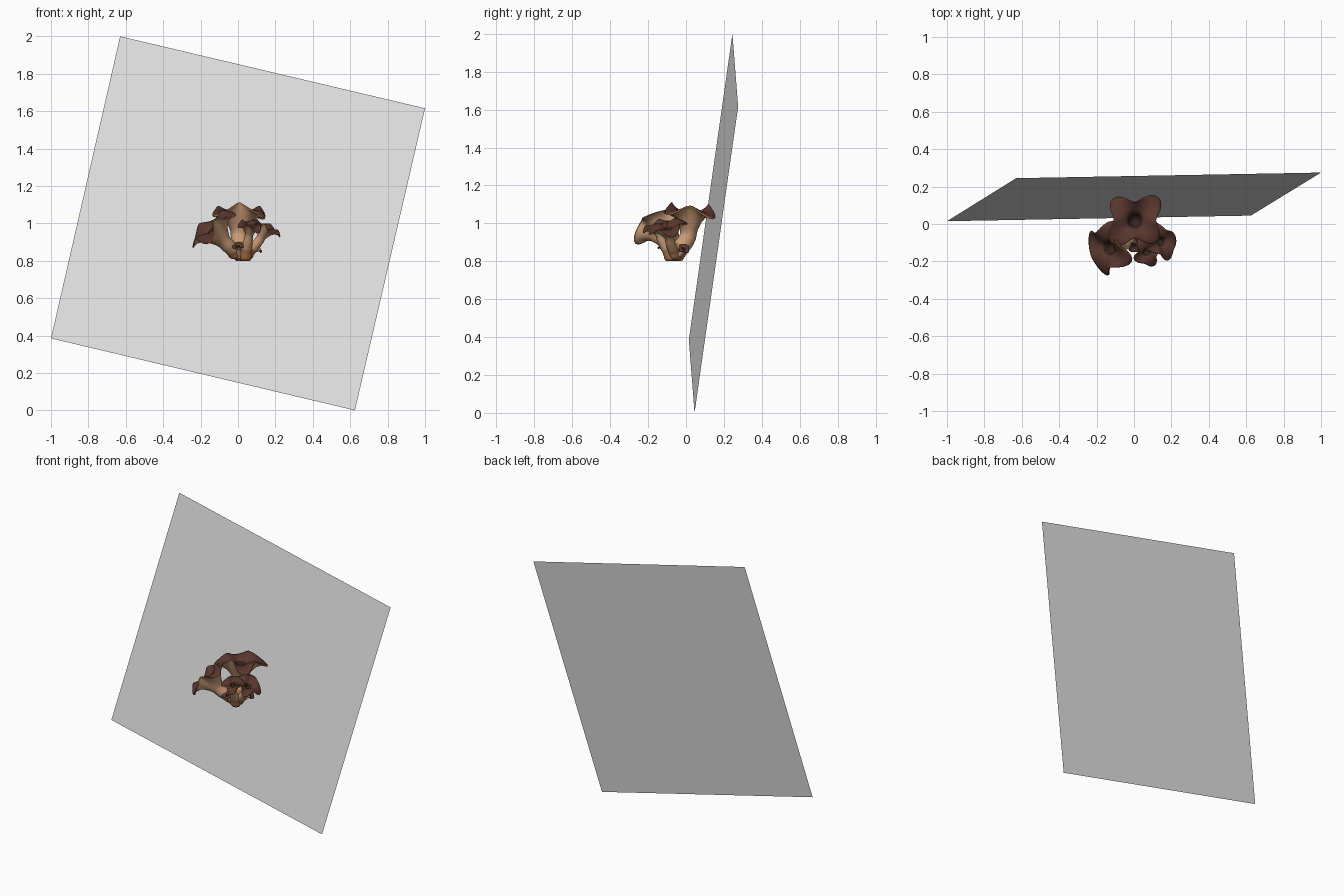
import bpy, math
from mathutils import Vector, Matrix

if "Cube" in bpy.data.objects:
    bpy.data.objects.remove(bpy.data.objects["Cube"])


def material(name, rgb):
    m = bpy.data.materials.new(name)
    m.diffuse_color = (*rgb, 1)
    m.use_nodes = True
    m.node_tree.nodes["Principled BSDF"].inputs["Base Color"].default_value = m.diffuse_color
    return m


GREY = material("light grey", (0.8, 0.8, 0.8))
TAN = material("pale tan", (0.60, 0.34, 0.19))
ORANGE = material("orange brown", (0.40, 0.17, 0.07))
DARK = material("dark brown", (0.10, 0.038, 0.027))
HOLE = material("deep brown", (0.035, 0.017, 0.012))
FUNGUS = [TAN, ORANGE, DARK, HOLE]


def make(name, verts, faces, mats, idx=None):
    me = bpy.data.meshes.new(name)
    me.from_pydata([tuple(v) for v in verts], [], faces)
    for m in mats:
        me.materials.append(m)
    ob = bpy.data.objects.new(name, me)
    bpy.context.collection.objects.link(ob)
    if idx:
        me.polygons.foreach_set("material_index", idx)
        me.polygons.foreach_set("use_smooth", [True] * len(idx))
    return ob


# large tilted backing sheet
make("backing_sheet", [(-1, 0.015, 0.385), (0.625, 0.045, 0), (1, 0.275, 1.615), (-0.63, 0.245, 2)],
     [(0, 1, 2, 3)], [GREY])

# cap section as (radius, height, colour of the band that follows), in cap radii
CAP = [(0.38, -0.75, 0), (0.52, -0.48, 0), (0.68, -0.26, 0), (0.84, -0.12, 0), (0.95, -0.08, 1),
       (1.00, -0.09, 1), (1.0, -0.04, 2), (0.93, 0.0, 2), (0.82, 0.02, 2), (0.65, 0.0, 2),
       (0.45, -0.06, 2), (0.30, -0.18, 3), (0.23, -0.4, 3), (0.15, -0.62, 3)]
N = 48


def mushroom(name, base, top, axis, R, foot, lobes=4, amp=0.24, phase=45, droop=0.22,
             stretch=1.0, along=0.0):
    base, top, axis = Vector(base), Vector(top), Vector(axis).normalized()
    end = top - axis * 0.9 * R
    span = (end - base).length
    ctrl = [base, base + Vector((0, 0, span * 0.35)), end - axis * span * 0.35, end]
    rings = []                      # (centre, direction, radius, lobe weight, colour)
    for i in range(9):
        t = i / 8
        u = 1 - t
        c = ctrl[0]*u**3 + ctrl[1]*3*u*u*t + ctrl[2]*3*u*t*t + ctrl[3]*t**3
        d = (ctrl[1]-ctrl[0])*u*u + (ctrl[2]-ctrl[1])*2*u*t + (ctrl[3]-ctrl[2])*t*t
        r = foot * (1 - t) + 0.32 * R * t
        if i == 0:
            r *= 0.7
        rings.append((c, d.normalized(), r, 0.0, 1 if t < 0.4 else 0))
    for s, h, col in CAP:
        rings.append((top + axis * h * R, axis, s * R, s, col))
    verts, faces, idx = [], [], []
    sa = Vector((math.cos(math.radians(along)), math.sin(math.radians(along)), 0))
    for c, d, r, s, col in rings:
        q = Vector((0, 0, 1)).rotation_difference(d)
        for k in range(N):
            a = 2 * math.pi * k / N
            w = math.cos(lobes * (a - math.radians(phase)))
            w += 0.3 * math.sin(2 * a + phase) * (s > 0)
            rr = r * (1 + amp * w * s * s)
            p = Vector((math.cos(a) * rr, math.sin(a) * rr, 0))
            if s:
                p += sa * p.dot(sa) * (stretch - 1) * s
            p.z = -droop * w * s ** 3 * R
            verts.append(c + q @ p)
    for j in range(len(rings) - 1):
        for k in range(N):
            k2 = (k + 1) % N
            faces.append((j*N + k, j*N + k2, (j+1)*N + k2, (j+1)*N + k))
            idx.append(rings[j][4])
    faces.append(tuple(reversed(range(N))))
    idx.append(1)
    last = (len(rings) - 1) * N
    faces.append(tuple(range(last, last + N)))
    idx.append(3)
    return make(name, verts, faces, FUNGUS, idx)


# big upright mushroom in the middle
mushroom("main_mushroom", (0.02, -0.06, 0.80), (0.005, 0.02, 1.075), (0.0, 0.05, 1), 0.138, 0.045)
# large one leaning to the left
mushroom("left_mushroom", (-0.01, -0.06, 0.81), (-0.15, -0.135, 0.985), (-0.66, -0.2, 0.72),
         0.125, 0.035, phase=70, amp=0.2, stretch=1.1, along=110)
# smaller ones at the front and right
mushroom("front_mushroom", (0.04, -0.08, 0.80), (0.07, -0.155, 0.995), (0.15, -0.25, 0.9),
         0.066, 0.035, phase=30, amp=0.2, stretch=1.1, along=120)
mushroom("right_mushroom", (0.05, -0.06, 0.81), (0.15, -0.095, 0.985), (0.4, -0.1, 0.9),
         0.074, 0.03, phase=20, amp=0.18, stretch=1.35, along=-60)
# two tiny buds near the foot
mushroom("front_bud", (0.01, -0.08, 0.81), (0.0, -0.125, 0.885), (-0.05, -0.5, 0.85),
         0.032, 0.02, amp=0.1, droop=0.1)
mushroom("side_bud", (0.05, -0.05, 0.81), (0.11, -0.01, 0.87), (0.7, 0.15, 0.6),
         0.03, 0.018, amp=0.12, droop=0.15)
